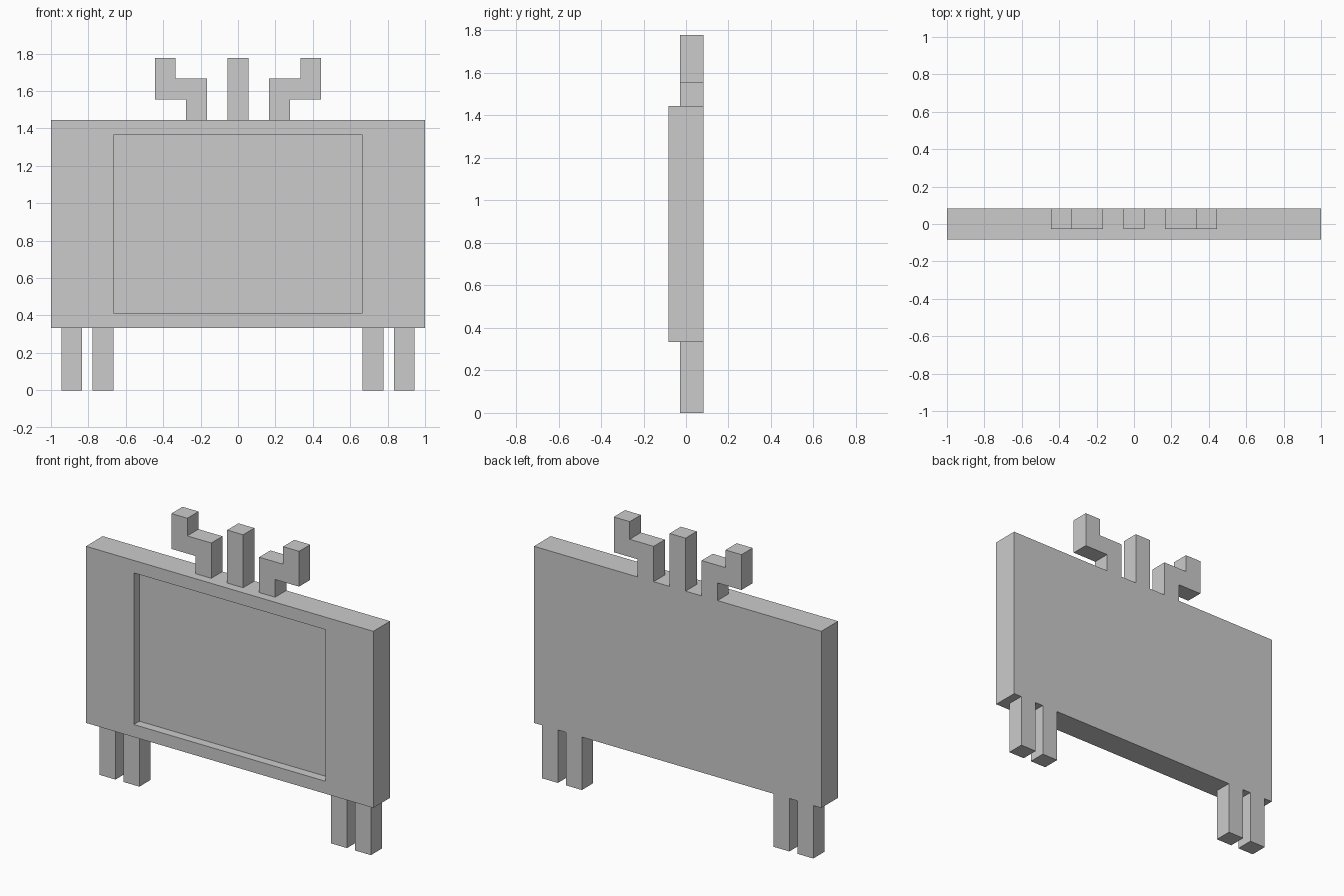
import bpy, bmesh
from mathutils import Vector

if "Cube" in bpy.data.objects:
    bpy.data.objects.remove(bpy.data.objects["Cube"])

U = 1 / 18            # grid unit of the model
BACK, THIN_FRONT = 1.5 * U, -0.5 * U


def finish(bm, name, mirror=False):
    bmesh.ops.recalc_face_normals(bm, faces=bm.faces)
    mesh = bpy.data.meshes.new(name)
    bm.to_mesh(mesh)
    bm.free()
    obj = bpy.data.objects.new(name, mesh)
    bpy.context.collection.objects.link(obj)
    if mirror:
        obj.modifiers.new("Mirror", 'MIRROR').use_axis[0] = True
    return obj


def prism(name, profile, front=THIN_FRONT, back=BACK, mirror=False):
    """Extrude an (x, z) outline given in grid units from front to back."""
    bm = bmesh.new()
    face = bm.faces.new([bm.verts.new((x * U, front, z * U)) for x, z in profile])
    ext = bmesh.ops.extrude_face_region(bm, geom=[face])
    moved = [g for g in ext["geom"] if isinstance(g, bmesh.types.BMVert)]
    bmesh.ops.translate(bm, verts=moved, vec=(0, back - front, 0))
    return finish(bm, name, mirror)


def rect(x0, x1, z0, z1):
    return [(x0, z0), (x1, z0), (x1, z1), (x0, z1)]


# Screen body: slab with a recessed front panel
bm = bmesh.new()
bmesh.ops.create_cube(bm, size=1)
for v in bm.verts:
    v.co = Vector((v.co.x * 36, v.co.y * 3, v.co.z * 20 + 16)) * U
bm.normal_update()
panel = min(bm.faces, key=lambda f: f.calc_center_median().y)
bmesh.ops.inset_individual(bm, faces=[panel], thickness=2 * U)
for v in panel.verts:
    v.co.x = 12 * U if v.co.x > 0 else -12 * U
bmesh.ops.inset_individual(bm, faces=[panel], thickness=0)
for v in panel.verts:
    v.co.y = THIN_FRONT
finish(bm, "screen_body")

# Two pairs of legs
prism("inner_legs", rect(12, 14, 0, 6), mirror=True)
prism("outer_legs", rect(15, 17, 0, 6), mirror=True)

# Straight middle antenna and stepped side antennas
prism("middle_antenna", rect(-1, 1, 26, 32))
prism("side_antennas", [(3, 26), (5, 26), (5, 28), (8, 28),
                        (8, 32), (6, 32), (6, 30), (3, 30)], mirror=True)
